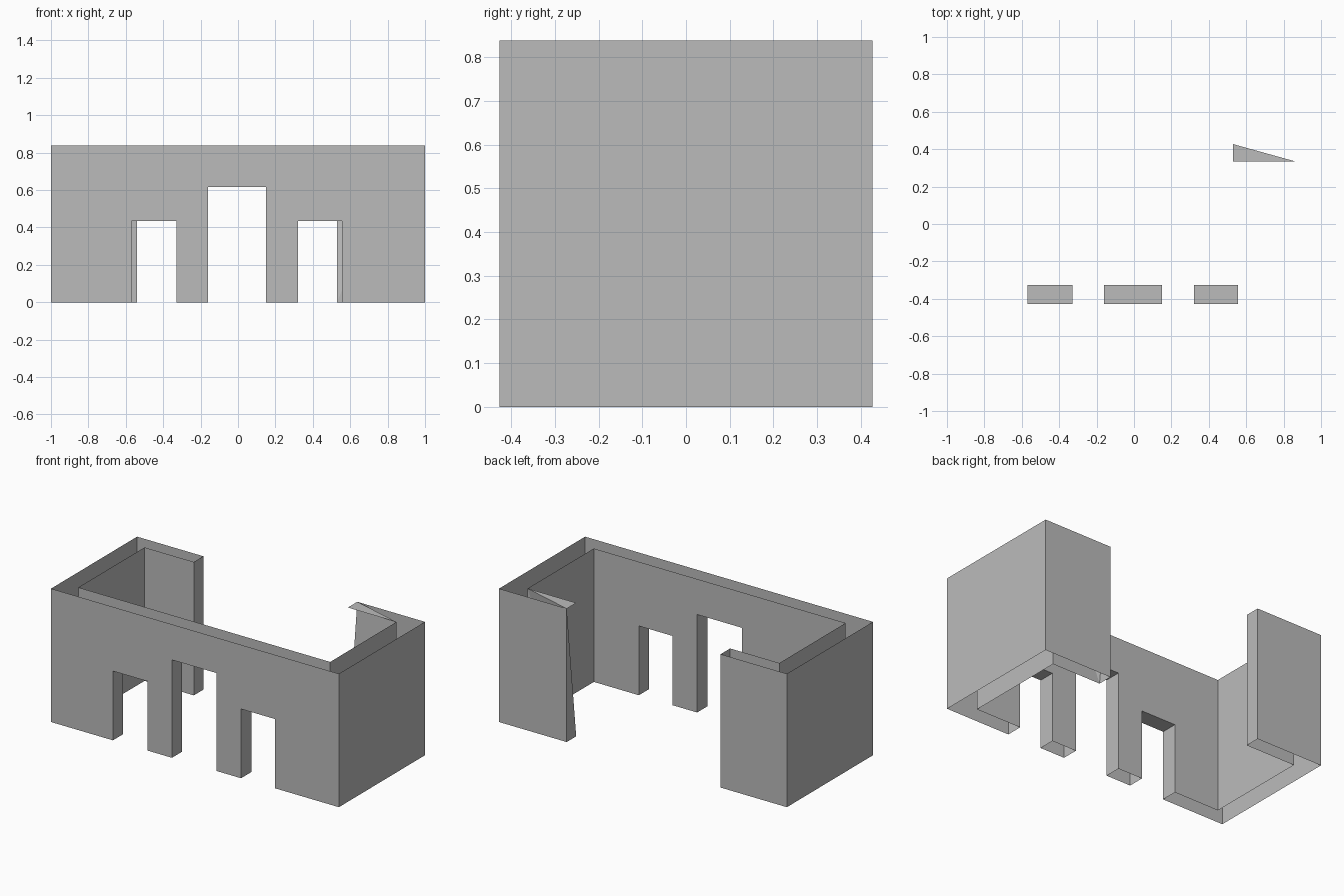
import bpy

if "Cube" in bpy.data.objects:
    bpy.data.objects.remove(bpy.data.objects["Cube"])

H = 0.838            # wall height
Y = 0.427            # outer half depth
YF, YB = -0.325, 0.333       # inner front and back wall planes
XL, XR = -0.882, 0.868       # inner side wall planes
EL, ER = -0.54, 0.53         # ends of the back returns
DOORS = [(-0.57, -0.33, 0.435), (-0.16, 0.15, 0.615), (0.32, 0.555, 0.435)]

stone = bpy.data.materials.new("plain grey")
stone.diffuse_color = (0.5, 0.5, 0.5, 1)
stone.use_nodes = True
stone.node_tree.nodes["Principled BSDF"].inputs["Base Color"].default_value = stone.diffuse_color


def make(name, faces):
    """Object from a list of faces, each a list of points."""
    verts, index, polys = [], {}, []
    for face in faces:
        for p in face:
            if p not in index:
                index[p] = len(verts)
                verts.append(p)
        polys.append([index[p] for p in face])
    mesh = bpy.data.meshes.new(name)
    mesh.from_pydata(verts, [], polys)
    mesh.materials.append(stone)
    obj = bpy.data.objects.new(name, mesh)
    bpy.context.collection.objects.link(obj)
    return obj


def panels(plan):
    """Upright panels along a plan path, facing right of travel."""
    return [[(*a, 0), (*b, 0), (*b, H), (*a, H)] for a, b in zip(plan, plan[1:])]


def sheet(x0, x1, y):
    """Front sheet with door notches, split into piers and lintels."""
    faces, x = [], x0
    for a, b, h in DOORS + [(x1, x1, H)]:
        faces.append([(x, y, 0), (a, y, 0), (a, y, H), (x, y, H)])
        if b > a:
            faces.append([(a, y, h), (b, y, h), (b, y, H), (a, y, H)])
        x = b
    return faces


# Front wall: two hollow sheets joined only by the door reveals
front = sheet(-1, 1, -Y) + [f[::-1] for f in sheet(XL, XR, YF)]
for a, b, h in DOORS:
    front += [
        [(a, -Y, 0), (a, YF, 0), (a, YF, h), (a, -Y, h)],
        [(b, YF, 0), (b, -Y, 0), (b, -Y, h), (b, YF, h)],
        [(a, -Y, h), (a, YF, h), (b, YF, h), (b, -Y, h)],
    ]
make("front_wall", front)

# Left wing: inner side, back return with closed end, outer side
make("left_wing", panels([(XL, YF), (XL, YB), (EL, YB), (EL, Y), (-1, Y), (-1, -Y)]))

# Right wing: the back return ends in a folded, partly open corner
top_out, low_out = (ER, Y, H), (ER, Y, 0)
top_in, low_in = (ER, YB, H), (ER, YB, 0)
corner_low, corner_top = (XR, YB, 0), (XR, YB, H)
right = panels([(1, -Y), (1, Y), (ER, Y)]) + panels([(XR, YB), (XR, YF)])
right += [
    [low_out, low_in, top_out],
    [low_in, corner_low, corner_top],
    [low_in, corner_top, top_out],
    [top_out, corner_top, top_in],
]
make("right_wing", right)
